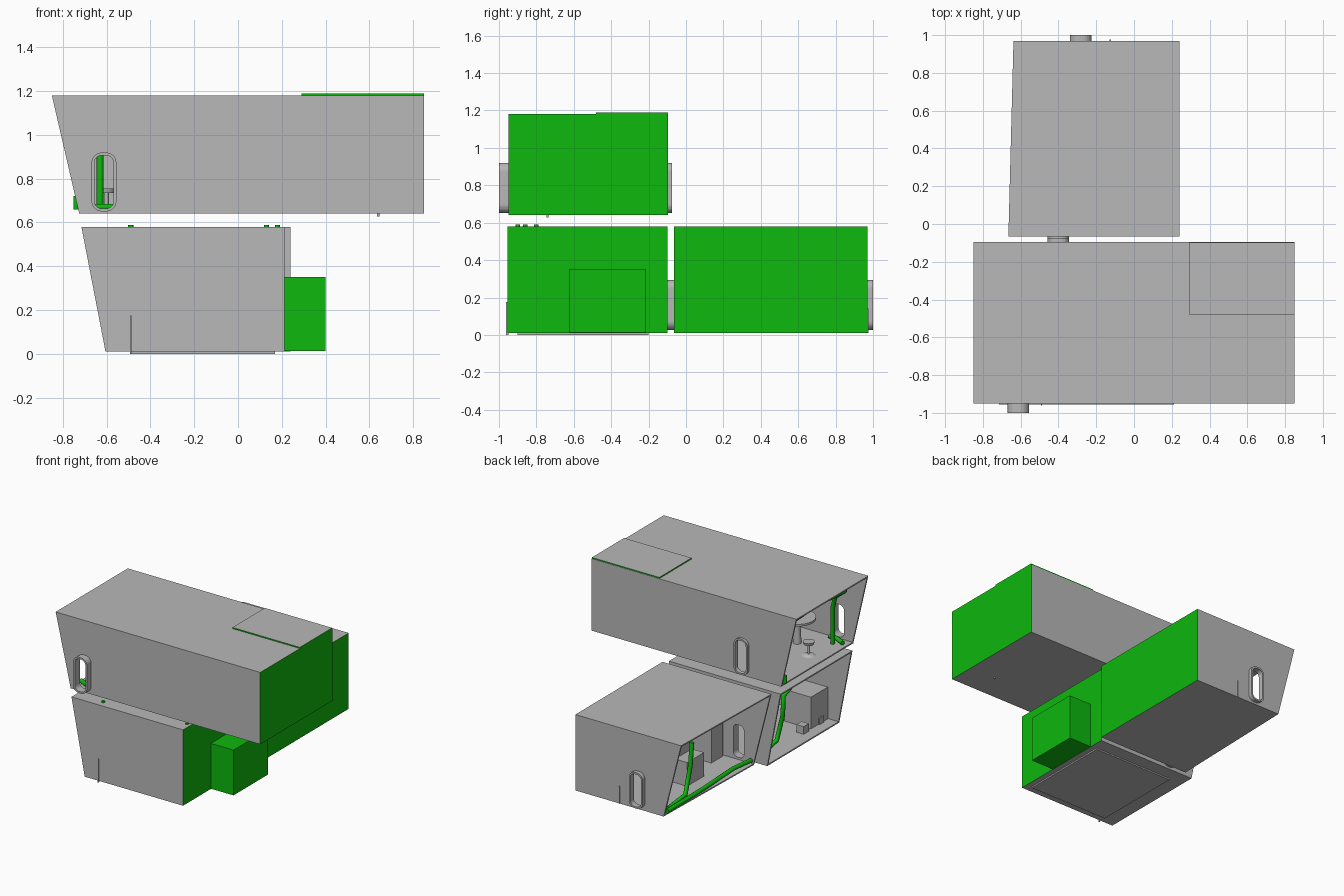
import bpy, bmesh, math
from mathutils import Vector, Matrix

cube = bpy.data.objects.get("Cube")
if cube:
    bpy.data.objects.remove(cube, do_unlink=True)


def material(name, rgb):
    m = bpy.data.materials.new(name)
    m.use_nodes = True
    m.diffuse_color = (*rgb, 1)
    m.node_tree.nodes["Principled BSDF"].inputs["Base Color"].default_value = (*rgb, 1)
    return m


GREY = material("panel grey", (0.48, 0.48, 0.48))
GREEN = material("bright green", (0.004, 0.48, 0.004))
T = 0.012  # wall thickness


def finish(name, bm, *mats):
    bmesh.ops.recalc_face_normals(bm, faces=bm.faces)
    me = bpy.data.meshes.new(name)
    bm.to_mesh(me)
    bm.free()
    for m in mats:
        me.materials.append(m)
    ob = bpy.data.objects.new(name, me)
    bpy.context.collection.objects.link(ob)
    return ob


def loft(bm, a, b):
    """Closed solid between two matching outlines."""
    va, vb = [bm.verts.new(p) for p in a], [bm.verts.new(p) for p in b]
    bm.faces.new(va)
    bm.faces.new(vb[::-1])
    for i in range(len(a)):
        j = (i + 1) % len(a)
        bm.faces.new((va[i], va[j], vb[j], vb[i]))


def box(name, lo, hi, mat=GREY):
    bm = bmesh.new()
    bmesh.ops.create_cube(bm, size=1)
    lo, hi = Vector(lo), Vector(hi)
    for v in bm.verts:
        v.co = (lo + hi) / 2 + Vector(a * b for a, b in zip(v.co, hi - lo))
    return finish(name, bm, mat)


def cylinder(name, centre, r1, r2, depth, mat=GREY):
    bm = bmesh.new()
    bmesh.ops.create_cone(bm, segments=24, radius1=r1, radius2=r2, depth=depth,
                          cap_ends=True, matrix=Matrix.Translation(centre))
    return finish(name, bm, mat)


def pipe(name, points, r=0.016):
    cu = bpy.data.curves.new(name, "CURVE")
    cu.dimensions = "3D"
    cu.bevel_depth, cu.bevel_resolution, cu.use_fill_caps = r, 3, True
    sp = cu.splines.new("POLY")
    sp.points.add(len(points) - 1)
    for p, co in zip(sp.points, points):
        p.co = (*co, 1)
    cu.materials.append(GREEN)
    ob = bpy.data.objects.new(name, cu)
    bpy.context.collection.objects.link(ob)


def outline(cx, cz, w, h, r, y):
    """Rounded rectangle in the plane of a side wall."""
    pts = []
    for k, (sx, sz) in enumerate(((1, 1), (-1, 1), (-1, -1), (1, -1))):
        for i in range(7):
            a = math.pi / 2 * (k + i / 6)
            pts.append((cx + sx * (w / 2 - r) + r * math.cos(a), y,
                        cz + sz * (h / 2 - r) + r * math.sin(a)))
    return pts


def subtract(ob, cutter):
    cutter.hide_render = True
    mod = ob.modifiers.new("cut", "BOOLEAN")
    mod.operation, mod.solver, mod.object = "DIFFERENCE", "EXACT", cutter
    bpy.context.view_layer.objects.active = ob
    bpy.ops.object.modifier_apply(modifier=mod.name)
    bpy.data.objects.remove(cutter, do_unlink=True)


def door_solid(x, z, grow, y0, y1):
    bm = bmesh.new()
    size = (0.088 + grow, 0.243 + grow, 0.034 + grow / 2)
    loft(bm, outline(x, z, *size, y0), outline(x, z, *size, y1))
    return finish("door_solid", bm, GREY)


def door_frame(name, x, z, y0, y1):
    frame = door_solid(x, z, 0.026, y0, y1)
    frame.name = name
    subtract(frame, door_solid(x, z, 0, y0 - 0.1, y1 + 0.1))


def pod(name, y0, y1, z0, z1, x1, top, bottom, skew=0, doors=()):
    """Hollow room with a leaning open end and a green closed end."""
    def section(y, dx, inset, reach):
        slope = (top - bottom) / (z1 - z0)
        a, b = z0 + inset, z1 - inset
        return [(bottom + slope * inset + dx - reach, y, a), (x1 - inset, y, a),
                (x1 - inset, y, b), (top - slope * inset + dx - reach, y, b)]
    solids = []
    for inset, reach in ((0, 0), (T, 0.1)):
        bm = bmesh.new()
        loft(bm, section(y0 + inset, 0, inset, reach), section(y1 - inset, skew, inset, reach))
        solids.append(finish(name, bm, GREY, GREEN))
    shell = solids[0]
    subtract(shell, solids[1])
    for x, z, y in doors:
        subtract(shell, door_solid(x, z, 0, y - 0.05, y + 0.05))
    for f in shell.data.polygons:
        f.material_index = int(f.normal.x > 0.9 and f.center.x > x1 - T / 2)
    return shell


# Three rooms
pod("upper_room", -0.95, -0.095, 0.64, 1.18, 0.85, -0.85, -0.725,
    doors=((-0.612, 0.785, -0.95), (-0.4, 0.785, -0.095)))
pod("lower_front_room", -0.955, -0.1, 0.01, 0.58, 0.212, -0.715, -0.605,
    doors=((-0.4, 0.16, -0.1),))
pod("lower_back_room", -0.065, 0.97, 0.01, 0.58, 0.24, -0.665, -0.52, 0.027,
    doors=((-0.4, 0.16, -0.065), (-0.282, 0.16, 0.97)))

# Door frames standing out from the walls
door_frame("upper_front_door_frame", -0.612, 0.785, -1.0, -0.945)
door_frame("upper_back_door_frame", -0.4, 0.785, -0.1, -0.075)
door_frame("lower_link_door_frame", -0.4, 0.16, -0.105, -0.06)
door_frame("lower_back_door_frame", -0.282, 0.16, 0.965, 1.0)

# Side box and roof plate
box("side_box", (0.205, -0.625, 0.012), (0.4, -0.215, 0.352), GREEN)
plate = box("roof_plate", (0.29, -0.48, 1.18), (0.85, -0.097, 1.189))
plate.data.materials.append(GREEN)
for f in plate.data.polygons:
    f.material_index = int(f.normal.z < 0.9)

# Small wall and floor details
box("front_wall_strip", (-0.493, -0.962, 0.0), (-0.487, -0.95, 0.175))
box("floor_foot", (-0.49, -0.9, 0.0), (0.17, -0.2, 0.012))
box("back_wall_strip", (-0.13, 0.968, 0.01), (-0.122, 0.976, 0.14))
for x, y in ((-0.49, -0.9), (0.13, -0.8), (0.18, -0.86)):
    cylinder("roof_fitting", (x, y, 0.583), 0.012, 0.012, 0.012, GREEN)
cylinder("upper_floor_fitting", (0.64, -0.74, 0.635), 0.006, 0.006, 0.014)

# Green pipes near the open ends
pipe("upper_pipe", [(-0.81, -0.12, 1.15), (-0.78, -0.45, 1.14), (-0.76, -0.8, 1.1),
                    (-0.66, -0.83, 1.02), (-0.63, -0.84, 0.92), (-0.63, -0.84, 0.655)])
pipe("upper_floor_pipe", [(-0.7, -0.86, 0.67), (-0.62, -0.9, 0.67), (-0.56, -0.9, 0.67)])
pipe("upper_corner_pipe", [(-0.74, -0.12, 0.66), (-0.74, -0.12, 0.72)], 0.012)
pipe("lower_back_floor_pipe", [(-0.5, 0.94, 0.04), (-0.5, 0.5, 0.045), (-0.5, 0.15, 0.06),
                               (-0.51, -0.04, 0.05)])
pipe("lower_back_wall_pipe", [(-0.48, 0.9, 0.04), (-0.45, 0.65, 0.04), (-0.47, 0.62, 0.25),
                              (-0.47, 0.6, 0.42)])
pipe("lower_front_pipe", [(-0.53, -0.12, 0.06), (-0.53, -0.32, 0.1), (-0.58, -0.32, 0.3),
                          (-0.6, -0.3, 0.46), (-0.6, -0.4, 0.5), (-0.6, -0.55, 0.5)])

# Furniture in the upper room
for x, y, r in ((-0.6, -0.6, 0.05), (-0.5, -0.4, 0.055)):
    cylinder("stool_base", (x, y, 0.658), r, r * 0.5, 0.014)
    cylinder("stool_post", (x, y, 0.7), 0.01, 0.01, 0.09)
    cylinder("stool_seat", (x, y, 0.745), r * 0.7, r * 0.8, 0.02)
cylinder("round_table", (-0.42, -0.72, 0.84), 0.13, 0.13, 0.016)
cylinder("table_post", (-0.42, -0.72, 0.74), 0.03, 0.02, 0.19)
box("wall_screen", (-0.45, -0.94, 0.86), (-0.2, -0.92, 1.04))
box("upper_cabinet", (-0.2, -0.93, 0.65), (0.1, -0.75, 0.85))

# Furniture in the lower rooms
box("cabinet", (-0.52, -0.94, 0.02), (-0.3, -0.74, 0.26))
box("crate_left", (-0.53, -0.7, 0.02), (-0.47, -0.64, 0.08))
box("crate_right", (-0.53, -0.88, 0.02), (-0.535 + 0.05, -0.83, 0.07))
box("tall_locker", (-0.28, -0.04, 0.02), (-0.1, 0.1, 0.38))
box("console", (-0.36, 0.3, 0.02), (-0.2, 0.5, 0.2))
box("console_screen", (-0.26, 0.32, 0.2), (-0.24, 0.48, 0.33))
